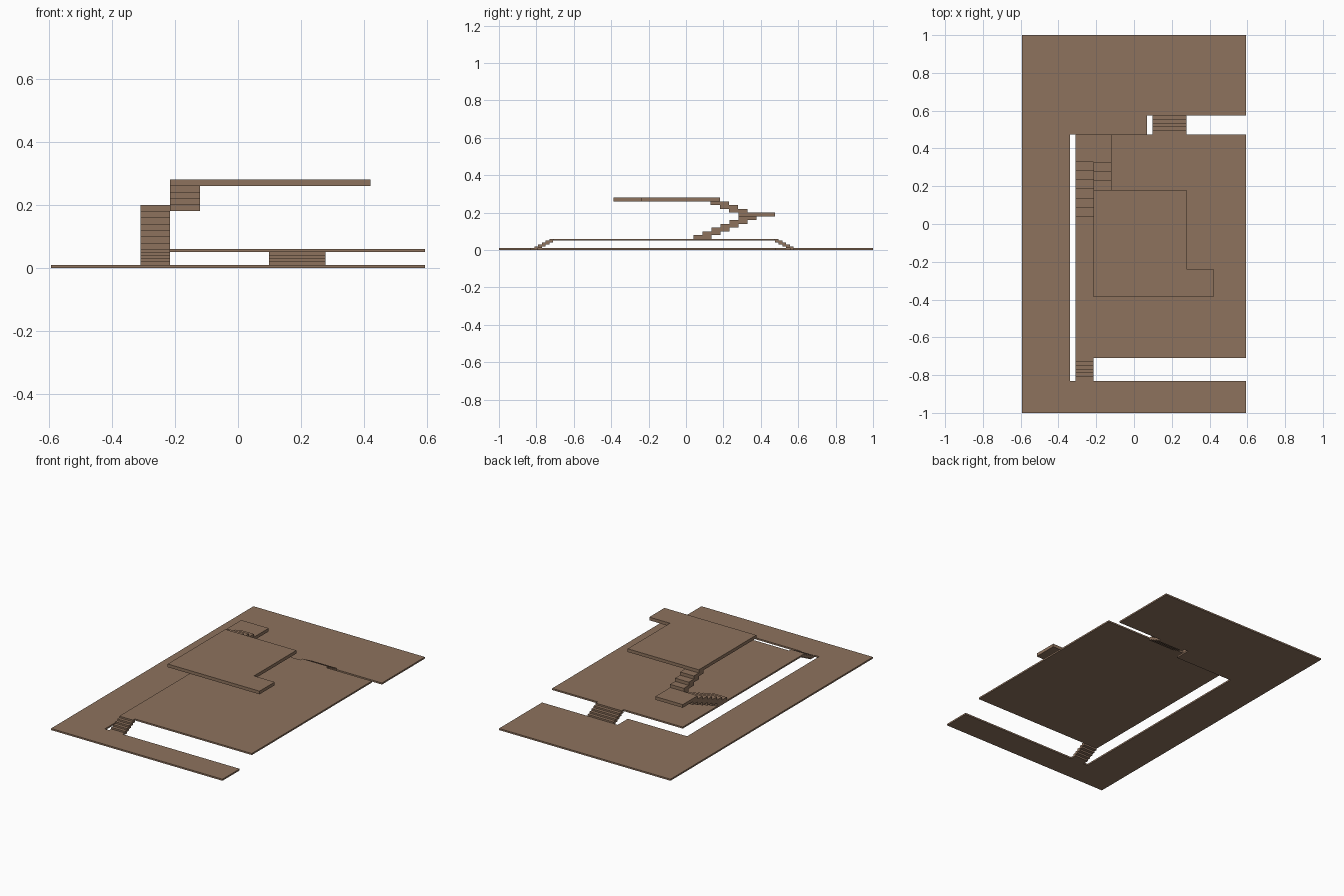
import bpy
import bmesh

if "Cube" in bpy.data.objects:
    bpy.data.objects.remove(bpy.data.objects["Cube"])

brown = bpy.data.materials.new("brown")
brown.diffuse_color = (0.27, 0.17, 0.11, 1)
brown.use_nodes = True
brown.node_tree.nodes["Principled BSDF"].inputs["Base Color"].default_value = brown.diffuse_color


def add_prism(bm, outline, z0, z1):
    face = bm.faces.new([bm.verts.new((x, y, z0)) for x, y in outline])
    top = bmesh.ops.extrude_face_region(bm, geom=[face])["geom"]
    for v in top:
        if isinstance(v, bmesh.types.BMVert):
            v.co.z = z1


def finish(bm, name):
    bmesh.ops.recalc_face_normals(bm, faces=bm.faces)
    mesh = bpy.data.meshes.new(name)
    bm.to_mesh(mesh)
    bm.free()
    mesh.materials.append(brown)
    obj = bpy.data.objects.new(name, mesh)
    bpy.context.collection.objects.link(obj)


def slab(name, outline, z0, z1):
    bm = bmesh.new()
    add_prism(bm, outline, z0, z1)
    finish(bm, name)


def rect(x0, x1, y0, y1):
    return [(x0, y0), (x1, y0), (x1, y1), (x0, y1)]


def flight(name, x0, x1, y, run, z, rise, count):
    """Stacked treads, each two runs deep so neighbours overlap; run sign is the climb direction."""
    bm = bmesh.new()
    for i in range(count):
        a, b = sorted((y + i * run, y + (i + 2) * run))
        add_prism(bm, rect(x0, x1, a, b), z + i * rise, z + (i + 1) * rise)
    finish(bm, name)


# C-shaped ground level, with lips under the two entrance flights
slab("ground_floor", [(-0.593, -1), (0.593, -1), (0.593, -0.83), (-0.215, -0.83),
                      (-0.215, -0.79), (-0.31, -0.79), (-0.31, -0.83), (-0.34, -0.83),
                      (-0.34, 0.475), (0.07, 0.475), (0.07, 0.575), (0.098, 0.575),
                      (0.098, 0.555), (0.278, 0.555), (0.278, 0.575), (0.593, 0.575),
                      (0.593, 1), (-0.593, 1)], 0, 0.01)

# Raised main level, with lips that form the top treads
slab("main_floor", [(-0.31, -0.73), (-0.215, -0.73), (-0.215, -0.71), (0.593, -0.71),
                    (0.593, 0.475), (0.278, 0.475), (0.278, 0.495), (0.098, 0.495),
                    (0.098, 0.475), (-0.31, 0.475)], 0.05, 0.06)

# Entrance flights
flight("front_stairs", -0.31, -0.215, -0.81, 0.02, 0.01, 0.01, 4)
flight("back_stairs", 0.098, 0.278, 0.575, -0.02, 0.01, 0.01, 4)

# Switchback stairs and landing
flight("lower_stairs", -0.31, -0.215, 0.04, 0.048, 0.06, 0.02, 6)
slab("landing", [(-0.31, 0.328), (-0.215, 0.328), (-0.215, 0.28), (-0.12, 0.28),
                 (-0.12, 0.475), (-0.31, 0.475)], 0.18, 0.20)
flight("upper_stairs", -0.215, -0.12, 0.328, -0.049, 0.20, 0.02, 3)

# L-shaped upper level
slab("upper_floor", [(-0.215, -0.387), (0.42, -0.387), (0.42, -0.237), (0.277, -0.237),
                     (0.277, 0.181), (-0.215, 0.181)], 0.26, 0.28)
